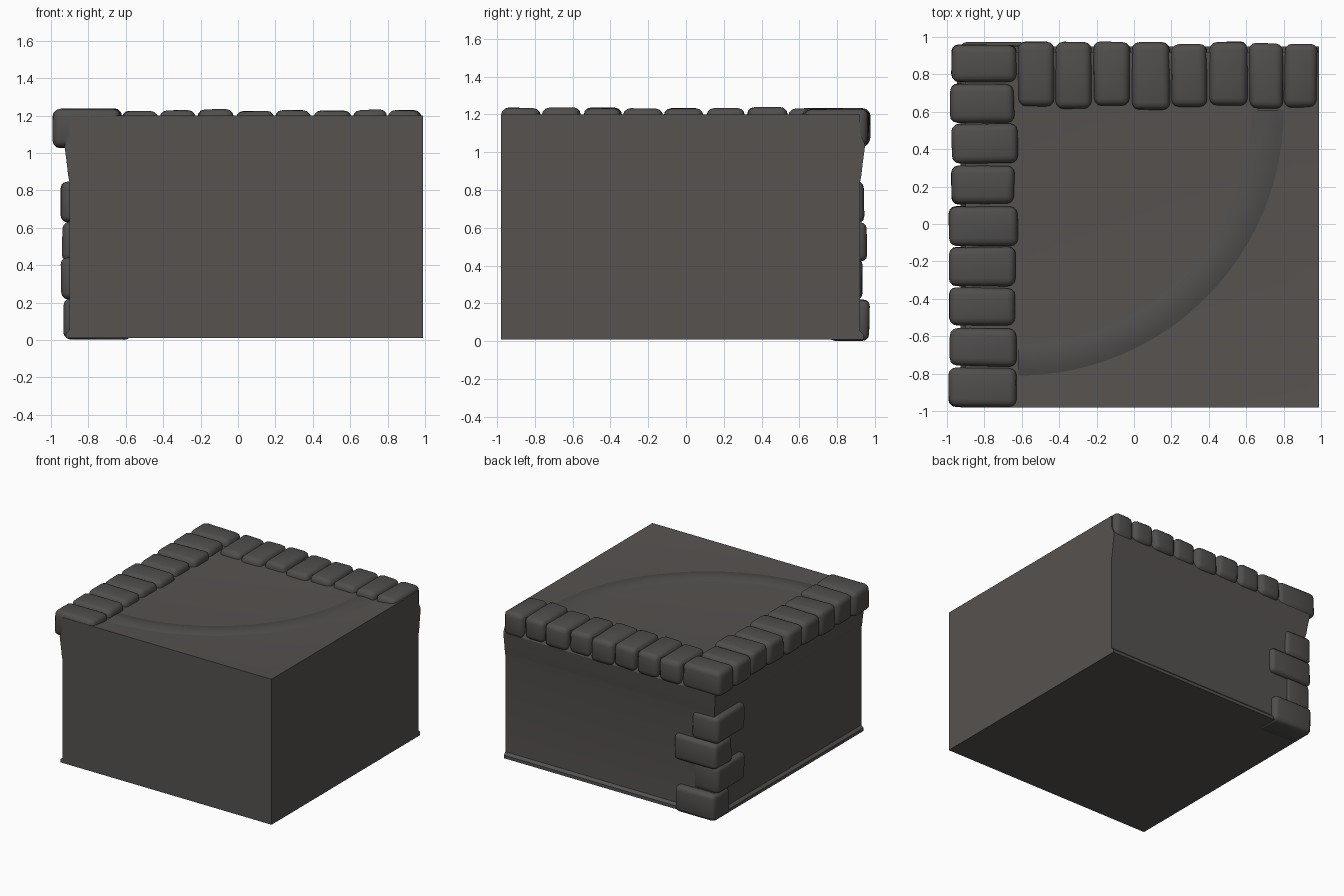
import bpy, bmesh, math, random

if "Cube" in bpy.data.objects:
    bpy.data.objects.remove(bpy.data.objects["Cube"])

random.seed(4)


def material(name, rgb):
    m = bpy.data.materials.new(name)
    m.diffuse_color = (*rgb, 1)
    m.use_nodes = True
    m.node_tree.nodes["Principled BSDF"].inputs["Base Color"].default_value = m.diffuse_color
    return m


WALL = material("warm grey wall", (0.092, 0.084, 0.079))
STONE = material("grey stone", (0.080, 0.077, 0.073))


def finish(name, bm, mat, smooth):
    bmesh.ops.recalc_face_normals(bm, faces=bm.faces[:])
    me = bpy.data.meshes.new(name)
    bm.to_mesh(me)
    bm.free()
    ob = bpy.data.objects.new(name, me)
    bpy.context.collection.objects.link(ob)
    me.materials.append(mat)
    if smooth:
        bpy.ops.object.select_all(action='DESELECT')
        ob.select_set(True)
        bpy.context.view_layer.objects.active = ob
        bpy.ops.object.shade_smooth_by_angle(angle=math.radians(smooth))
    return ob


def stone(name, lo, hi, jitter=0.01, radius=0.04):
    """Rounded block between two corners, with slightly uneven vertices."""
    bm = bmesh.new()
    bmesh.ops.create_cube(bm, size=1)
    for v in bm.verts:
        for i in range(3):
            inward = random.uniform(0, jitter)
            v.co[i] = hi[i] - inward if v.co[i] > 0 else lo[i] + inward
    bmesh.ops.bevel(bm, geom=bm.edges[:], offset=radius, segments=3,
                    profile=0.5, affect='EDGES')
    return finish(name, bm, STONE, 50)


# Block body: stacked rectangles; the left and back walls have a plinth and cove
bm = bmesh.new()
rings = []
for z, o in [(0.01, 0.02), (0.035, 0.02), (0.055, 0.0), (0.84, 0.0),
             (0.88, 0.008), (0.95, 0.016), (1.04, 0.028), (1.10, 0.0), (1.2, 0.0)]:
    x0, y1 = -0.90 - o, 0.92 + o
    rings.append([bm.verts.new(p) for p in
                  [(x0, -0.98, z), (0.99, -0.98, z), (0.99, y1, z), (x0, y1, z)]])
# shallow sunken top with sloping rim
rings.append([bm.verts.new(p) for p in [(-0.73, -0.81, 1.18), (0.82, -0.81, 1.18),
                                        (0.82, 0.75, 1.18), (-0.73, 0.75, 1.18)]])
for a, b in zip(rings, rings[1:]):
    for i in range(4):
        j = (i + 1) % 4
        bm.faces.new((a[i], a[j], b[j], b[i]))
bm.faces.new(rings[0][::-1])
bm.faces.new(rings[-1])
finish("wall_block", bm, WALL, 25)

# Low curved ridge on the top, a quarter circle
bm = bmesh.new()
section = [(1.25, 1.17), (1.25, 1.18), (1.285, 1.189), (1.335, 1.194),
           (1.385, 1.189), (1.42, 1.18), (1.42, 1.17)]
N = 40
rows = []
for k in range(N + 1):
    a = -math.pi / 2 + k / N * math.pi / 2
    rows.append([bm.verts.new((-0.62 + r * math.cos(a), 0.61 + r * math.sin(a), z))
                 for r, z in section])
for a, b in zip(rows, rows[1:]):
    for i in range(len(section) - 1):
        bm.faces.new((a[i], a[i + 1], b[i + 1], b[i]))
finish("curved_ridge", bm, STONE, 50)

# Coping stones along the left edge
ys = [-0.983, -0.765, -0.55, -0.335, -0.12, 0.10, 0.32, 0.54, 0.755, 0.965]
for i in range(9):
    stone(f"left_coping_{i + 1}",
          (-1.0 + random.uniform(0, 0.02), ys[i], 1.02 + random.uniform(0, 0.02)),
          (-0.615 - random.uniform(0, 0.025), ys[i + 1], 1.242 - random.uniform(0, 0.008)))

# Coping stones along the back edge
xs = [-0.625, -0.425, -0.22, -0.015, 0.195, 0.395, 0.61, 0.80, 0.988]
for i in range(8):
    stone(f"back_coping_{i + 1}",
          (xs[i], 0.605 + random.uniform(0, 0.025), 1.02 + random.uniform(0, 0.02)),
          (xs[i + 1], 0.985 - random.uniform(0, 0.02), 1.24 - random.uniform(0, 0.012)))

# Alternating corner stones: (z0, z1, left x, right x, front y, back y)
corner = [(0.0, 0.225, -0.935, -0.57, 0.75, 0.975),
          (0.215, 0.445, -0.95, -0.71, 0.57, 0.935),
          (0.42, 0.635, -0.945, -0.55, 0.73, 0.96),
          (0.625, 0.85, -0.95, -0.70, 0.57, 0.945)]
for i, (z0, z1, x0, x1, y0, y1) in enumerate(corner):
    stone(f"corner_stone_{i + 1}", (x0, y0, z0), (x1, y1, z1), 0.008, 0.035)
